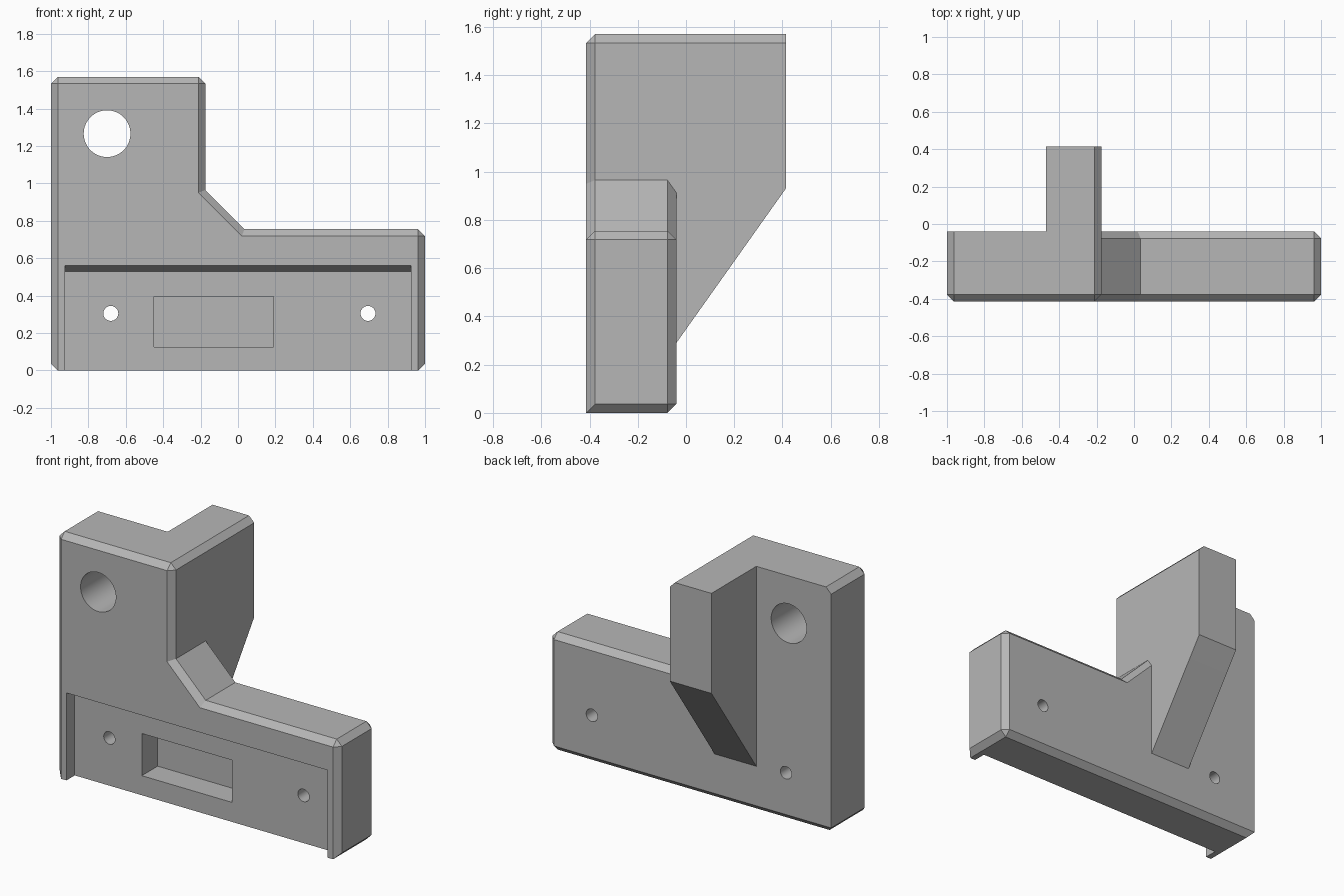
import bpy
import bmesh
import math

if "Cube" in bpy.data.objects:
    bpy.data.objects.remove(bpy.data.objects["Cube"], do_unlink=True)

FRONT, PLATE_BACK, RIB_BACK = -0.414, -0.04, 0.414
TOP, STEP_X, CHAMFER = 1.57, -0.175, 0.037

grey = bpy.data.materials.new("plain_grey")
grey.use_nodes = True
colour = (0.47, 0.47, 0.47, 1)
grey.diffuse_color = colour
grey.node_tree.nodes["Principled BSDF"].inputs["Base Color"].default_value = colour


def along_y(u, v, t):
    return (u, t, v)


def along_x(u, v, t):
    return (t, u, v)


def prism(profile, place, lo, hi):
    """Extrude a closed profile; returns the bmesh and its two vertex rings."""
    bm = bmesh.new()
    near = [bm.verts.new(place(u, v, lo)) for u, v in profile]
    far = [bm.verts.new(place(u, v, hi)) for u, v in profile]
    bm.faces.new(near)
    bm.faces.new(far)
    n = len(profile)
    for i in range(n):
        j = (i + 1) % n
        bm.faces.new((near[i], near[j], far[j], far[i]))
    bmesh.ops.recalc_face_normals(bm, faces=bm.faces[:])
    return bm, near, far


def chamfer(bm, pairs):
    edges = [bm.edges.get(pair) for pair in pairs]
    bmesh.ops.bevel(bm, geom=edges, offset=CHAMFER, offset_type='OFFSET',
                    segments=1, profile=0.5, affect='EDGES', clamp_overlap=False)
    bmesh.ops.recalc_face_normals(bm, faces=bm.faces[:])


def finish(name, bm):
    mesh = bpy.data.meshes.new(name)
    bm.to_mesh(mesh)
    bm.free()
    mesh.materials.append(grey)
    obj = bpy.data.objects.new(name, mesh)
    bpy.context.collection.objects.link(obj)
    return obj


def activate(obj):
    bpy.ops.object.select_all(action='DESELECT')
    obj.select_set(True)
    bpy.context.view_layer.objects.active = obj


def circle(x, z, r, n):
    return [(x + r * math.cos(math.tau * i / n), z + r * math.sin(math.tau * i / n))
            for i in range(n)]


# Stepped plate with chamfered rims
outline = [(-1, 0), (1, 0), (1, 0.755), (0.035, 0.755),
           (STEP_X, 0.965), (STEP_X, TOP), (-1, TOP)]
bm, near, far = prism(outline, along_y, FRONT, PLATE_BACK)
count = len(outline)
pairs = [(near[i], near[(i + 1) % count]) for i in range(1, count)]
pairs += [(far[i], far[i + 1]) for i in range(5)]
pairs += [(near[i], far[i]) for i in (0, 1, 2, 5, 6)]
chamfer(bm, pairs)
plate = finish("stepped_plate", bm)

# Cutters: open recess, blind window, screw holes and large hole
recess = [(-0.5, -0.1), (-0.33, -0.1), (-0.33, 0.53), (FRONT, 0.56), (-0.5, 0.59)]
window = [(-0.45, 0.125), (0.19, 0.125), (0.19, 0.395), (-0.45, 0.395)]
cutters = [("recess_cutter", recess, along_x, -0.925, 0.925),
           ("window_cutter", window, along_y, -0.4, -0.17),
           ("right_screw_cutter", circle(-0.68, 0.305, 0.04, 32), along_y, -0.6, 0.2),
           ("left_screw_cutter", circle(0.695, 0.305, 0.04, 32), along_y, -0.6, 0.2),
           ("large_hole_cutter", circle(-0.7, 1.266, 0.125, 64), along_y, -0.6, 0.2)]
for name, profile, place, lo, hi in cutters:
    cutter = finish(name, prism(profile, place, lo, hi)[0])
    cutter.hide_render = True
    activate(plate)
    mod = plate.modifiers.new(name, 'BOOLEAN')
    mod.operation = 'DIFFERENCE'
    mod.solver = 'EXACT'
    mod.object = cutter
    bpy.ops.object.modifier_apply(modifier=mod.name)
    bpy.data.objects.remove(cutter, do_unlink=True)

# Rear rib with a sloping underside, starting inside the plate
root = PLATE_BACK - CHAMFER
side = [(root, TOP), (RIB_BACK, TOP), (RIB_BACK, 0.93), (PLATE_BACK, 0.29), (root, 0.24)]
bm, near, far = prism(side, along_x, -0.47, STEP_X)
chamfer(bm, [(far[0], far[1])])
rib = finish("rear_rib", bm)

# Flat faces with smooth hole walls
for obj in (plate, rib):
    activate(obj)
    bpy.ops.object.shade_smooth_by_angle(angle=math.radians(25))
